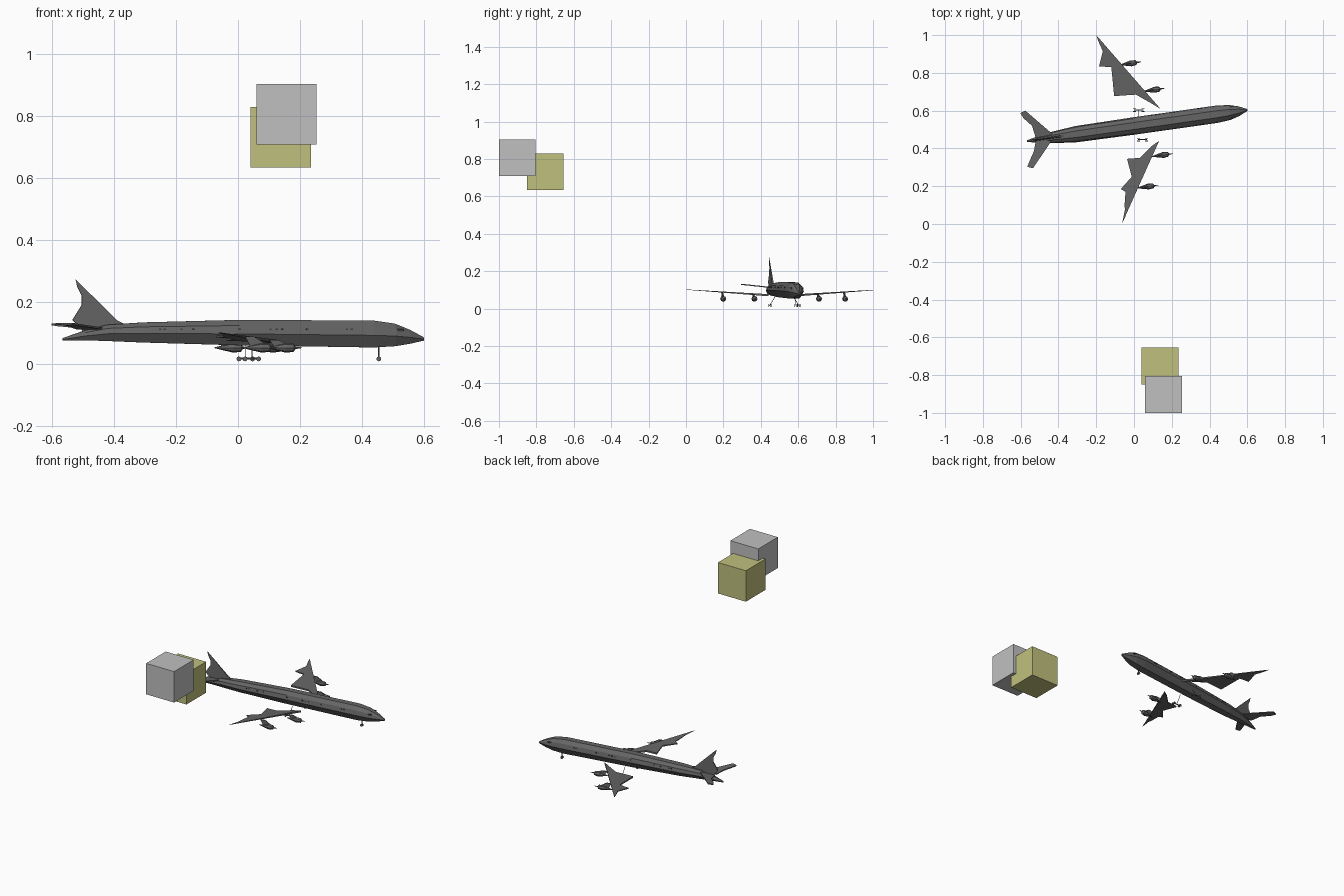
import bpy, bmesh, math
from mathutils import Matrix, Vector

cube = bpy.data.objects.get("Cube")
if cube:
    bpy.data.objects.remove(cube, do_unlink=True)


def material(name, rgb):
    m = bpy.data.materials.new(name)
    m.use_nodes = True
    m.diffuse_color = (*rgb, 1)
    m.node_tree.nodes["Principled BSDF"].inputs["Base Color"].default_value = (*rgb, 1)
    return m


BODY = material("dark grey", (0.13, 0.13, 0.13))
GLASS = material("charcoal", (0.05, 0.05, 0.05))
GREY = material("light grey", (0.53, 0.53, 0.53))
YELLOW = material("pale yellow", (0.53, 0.53, 0.21))

# The aircraft frame: nose along local +x, yawed slightly to the left
YAW = Matrix.Rotation(math.atan(0.1416), 4, "Z")
PLANE = Matrix.Translation((0, 0.519, 0)) @ YAW


def finish(name, bm, mat, matrix=None):
    bmesh.ops.recalc_face_normals(bm, faces=bm.faces)
    if matrix:
        bm.transform(matrix)
    mesh = bpy.data.meshes.new(name)
    bm.to_mesh(mesh)
    bm.free()
    mesh.materials.append(mat)
    ob = bpy.data.objects.new(name, mesh)
    bpy.context.collection.objects.link(ob)
    return ob


def box(name, centre, size, mat, matrix=None):
    bm = bmesh.new()
    bmesh.ops.create_cube(bm, size=1)
    bm.transform(Matrix.Translation(centre) @ Matrix.Diagonal((*size, 1)))
    return finish(name, bm, mat, matrix)


def loft(name, rings, mat, matrix=None):
    """Skin a list of equal rings and cap both ends."""
    bm = bmesh.new()
    vs = [[bm.verts.new(p) for p in ring] for ring in rings]
    n = len(rings[0])
    for a, b in zip(vs, vs[1:]):
        for i in range(n):
            j = (i + 1) % n
            bm.faces.new((a[i], a[j], b[j], b[i]))
    bm.faces.new(vs[0])
    bm.faces.new(vs[-1])
    return finish(name, bm, mat, matrix)


def strut(name, a, b, r, mat=BODY, sides=6):
    a, b = Vector(a), Vector(b)
    bm = bmesh.new()
    bmesh.ops.create_cone(bm, segments=sides, radius1=r, radius2=r,
                          depth=(b - a).length, cap_ends=True)
    turn = (b - a).to_track_quat("Z", "Y").to_matrix().to_4x4()
    return finish(name, bm, mat, Matrix.Translation((a + b) / 2) @ turn)


# Loose cubes
S = 0.195
box("grey_cube", (0.157, -0.9025, 0.807), (S, S, S), GREY)
box("yellow_cube", (0.138, -0.752, 0.732), (S, S, S), YELLOW)

# Fuselage: station, half width, bottom, top
stations = [(-0.573, 0.004, 0.075, 0.083), (-0.50, 0.02, 0.076, 0.108),
            (-0.43, 0.031, 0.074, 0.126), (-0.31, 0.043, 0.069, 0.134),
            (0.0, 0.046, 0.060, 0.142), (0.44, 0.046, 0.053, 0.140),
            (0.51, 0.04, 0.057, 0.130), (0.56, 0.026, 0.065, 0.110),
            (0.606, 0.005, 0.075, 0.086)]
half = [(0.4, 1), (0.85, 0.78), (1, 0.45), (0.5, 0)]
section = half + [(-w, h) for w, h in reversed(half)]
loft("fuselage", [[(u, w * k, lo + (hi - lo) * h) for k, h in section]
                  for u, w, lo, hi in stations], BODY, PLANE)

# Cabin windows, in groups along both sides
for side, label in ((1, "left"), (-1, "right")):
    for u in (-0.26, -0.245, -0.19, -0.15, 0.0, 0.1, 0.12, 0.14, 0.22, 0.35, 0.365):
        half_w = 0.046 + 0.003 * min(u, 0) / 0.31
        box(label + "_window", (u, side * half_w * 0.92, 0.112), (0.007, 0.005, 0.005),
            GLASS, PLANE)
    box(label + "_cockpit_window", (0.525, side * 0.031, 0.108), (0.02, 0.006, 0.008),
        GLASS, PLANE)


def flying_surface(name, outline, height, thick):
    """Thin solid from a plan outline; height and thick depend on y."""
    rings = [[(x, y, height(y) + s * thick(y)) for x, y in outline] for s in (-1, 1)]
    return loft(name, rings, BODY)


# Wings, thinning and rising to the tips
def wing_z(y):
    return 0.066 + 0.034 * abs(y - 0.52) / 0.5


def wing_t(y):
    return 0.0065 - 0.011 * abs(y - 0.52)


flying_surface("left_wing", [(0.14, 0.61), (-0.2, 1.0), (-0.19, 0.97), (-0.165, 0.915),
                             (-0.185, 0.835), (-0.12, 0.83), (-0.105, 0.677),
                             (0.01, 0.685), (0.09, 0.64)], wing_z, wing_t)
flying_surface("right_wing", [(0.133, 0.44), (-0.063, 0.003), (-0.045, 0.04),
                              (-0.05, 0.1), (-0.045, 0.17), (-0.07, 0.185),
                              (-0.012, 0.25), (-0.037, 0.345), (0.03, 0.35),
                              (0.09, 0.41)], wing_z, wing_t)


# Tailplanes and fin
def tail_z(y):
    return 0.113 + 0.016 * abs(y - 0.45) / 0.15


def tail_t(y):
    return 0.003


flying_surface("left_tailplane", [(-0.43, 0.475), (-0.575, 0.6), (-0.602, 0.587),
                                  (-0.585, 0.56), (-0.54, 0.52), (-0.52, 0.455)],
               tail_z, tail_t)
flying_surface("right_tailplane", [(-0.43, 0.45), (-0.535, 0.295), (-0.565, 0.303),
                                   (-0.55, 0.34), (-0.53, 0.385), (-0.52, 0.44)],
               tail_z, tail_t)
fin = [(-0.36, 0.125), (-0.39, 0.14), (-0.525, 0.273), (-0.52, 0.25), (-0.505, 0.22),
       (-0.505, 0.19), (-0.535, 0.142), (-0.5, 0.105)]
loft("tail_fin", [[(u * 1.01, s * 0.03 * (0.29 - z), z) for u, z in fin] for s in (-1, 1)],
     BODY, PLANE)

# Engines: tapered pods hung on pylons under the wings
pod = [(-0.058, 0.001), (-0.02, 0.010), (0.005, 0.016), (0.03, 0.013), (0.036, 0.004),
       (0.058, 0.001)]
engines = [("left_outer", -0.02, 0.85), ("left_inner", 0.105, 0.71),
           ("right_inner", 0.15, 0.365), ("right_outer", 0.072, 0.198)]
for label, x, y in engines:
    place = Matrix.Translation((x, y, 0.052)) @ YAW
    circle = [(math.cos(k * math.tau / 8), math.sin(k * math.tau / 8)) for k in range(8)]
    loft(label + "_engine", [[(u, r * c, r * s) for c, s in circle] for u, r in pod],
         BODY, place)
    rise = wing_z(y) - 0.052
    plan = [(0.025, 0.008), (-0.02, rise), (-0.05, rise), (-0.03, 0.0)]
    loft(label + "_pylon", [[(u, s * 0.003, z) for u, z in plan] for s in (-1, 1)],
         BODY, place)

# Main landing gear: bogie beams with paired wheels and a slanting leg
for label, x, y, inner in (("left", 0.025, 0.603, 0.57), ("right", 0.045, 0.447, 0.48)):
    strut(label + "_bogie", (x - 0.025, y, 0.017), (x + 0.025, y, 0.017), 0.003)
    strut(label + "_gear_leg", (x, y, 0.017), (x, inner, 0.068), 0.0015)
    for dx in (-0.022, 0.022):
        for dy in (-0.007, 0.007):
            strut(label + "_wheel", (x + dx, y + dy - 0.002, 0.016),
                  (x + dx, y + dy + 0.002, 0.016), 0.008, sides=8)

# Nose landing gear
strut("nose_gear_leg", (0.455, 0.584, 0.016), (0.455, 0.584, 0.065), 0.0025)
for dy in (-0.005, 0.005):
    strut("nose_wheel", (0.455, 0.584 + dy - 0.002, 0.016),
          (0.455, 0.584 + dy + 0.002, 0.016), 0.008, sides=8)
